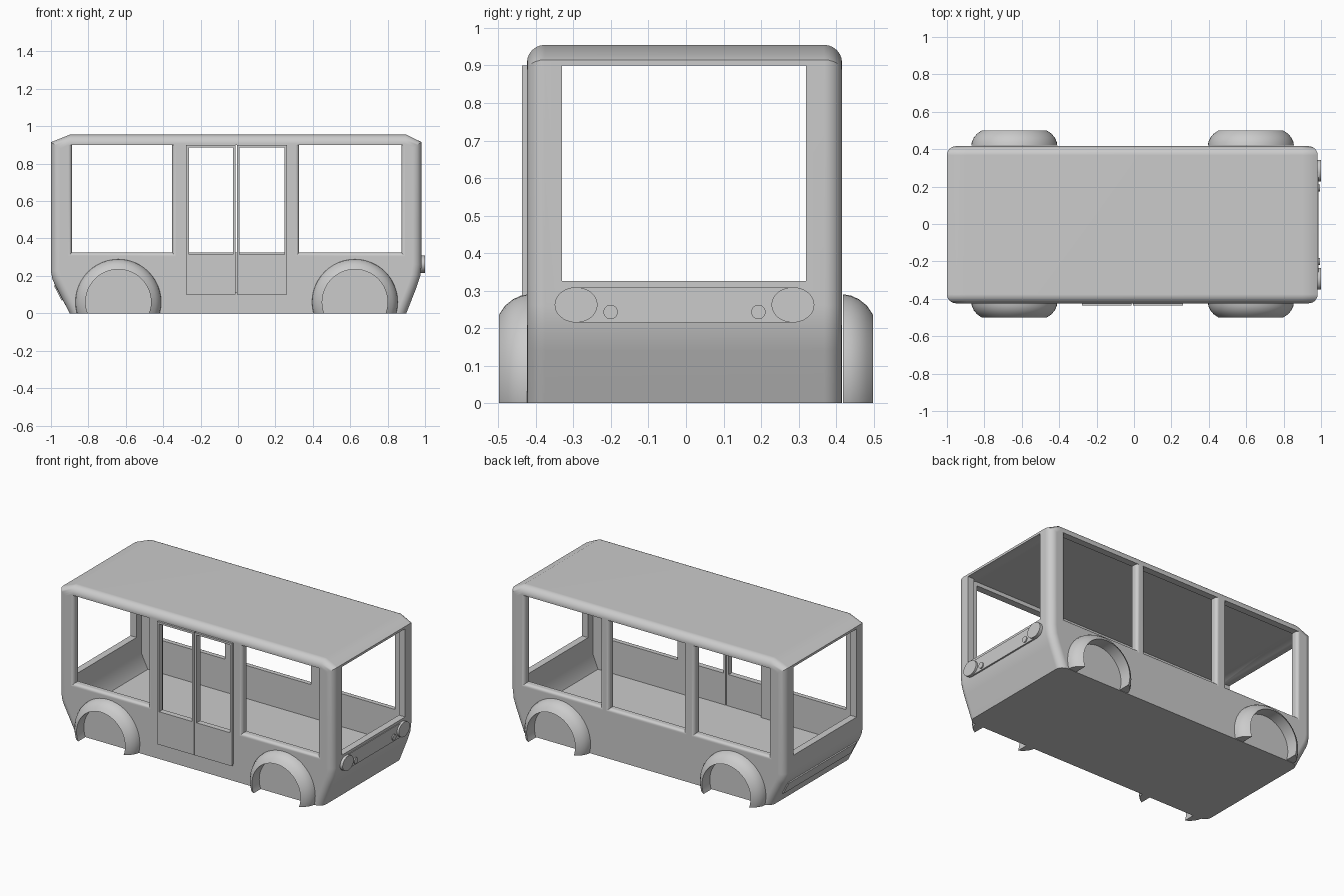
import bpy, bmesh, math
from mathutils import Matrix, Vector

cube = bpy.data.objects.get("Cube")
if cube:
    bpy.data.objects.remove(cube, do_unlink=True)

# Single body colour
grey = bpy.data.materials.new("plain grey")
grey.use_nodes = True
grey.diffuse_color = (0.6, 0.6, 0.6, 1)
grey.node_tree.nodes["Principled BSDF"].inputs["Base Color"].default_value = (0.6, 0.6, 0.6, 1)

MID = -0.004    # centre line of the shell
HALF = 0.42     # half width of the shell


def finish(name, bm, smooth=True):
    bmesh.ops.recalc_face_normals(bm, faces=bm.faces)
    mesh = bpy.data.meshes.new(name)
    bm.to_mesh(mesh)
    bm.free()
    mesh.materials.append(grey)
    obj = bpy.data.objects.new(name, mesh)
    bpy.context.collection.objects.link(obj)
    if smooth:
        smooth_object(obj)
    return obj


def smooth_object(obj):
    bpy.ops.object.select_all(action='DESELECT')
    obj.select_set(True)
    bpy.context.view_layer.objects.active = obj
    bpy.ops.object.shade_smooth_by_angle(angle=math.radians(32))


def add_box(bm, x, y, z):
    size = Vector((x[1] - x[0], y[1] - y[0], z[1] - z[0]))
    centre = Vector((sum(x), sum(y), sum(z))) / 2
    mat = Matrix.Translation(centre) @ Matrix.Diagonal((*size, 1))
    bmesh.ops.create_cube(bm, size=1, matrix=mat)


def box(name, x, y, z):
    bm = bmesh.new()
    add_box(bm, x, y, z)
    return finish(name, bm, False)


def loft(bm, rings):
    loops = [[bm.verts.new(p) for p in ring] for ring in rings]
    for a, b in zip(loops, loops[1:]):
        for i in range(len(a)):
            j = (i + 1) % len(a)
            bm.faces.new((a[i], a[j], b[j], b[i]))
    bm.faces.new(loops[0])
    bm.faces.new(loops[-1])


def prism(name, profile, half, radius=0):
    # Side profile extruded across the width, with rounded side edges
    bm = bmesh.new()
    loft(bm, [[(x, MID + s * half, z) for x, z in profile] for s in (-1, 1)])
    if radius:
        bmesh.ops.recalc_face_normals(bm, faces=bm.faces)
        rim = [e for e in bm.edges
               if abs(e.verts[0].co.y - e.verts[1].co.y) < 0.001
               and max(v.co.z for v in e.verts) > 0.01]
        bmesh.ops.bevel(bm, geom=rim, offset=radius, segments=6, profile=0.5,
                        affect='EDGES', clamp_overlap=False)
    return finish(name, bm, False)


def window_cutter(side, x0, x1, z0, z1, flare=0.02):
    # Opening that widens in a quarter round at the outer skin
    steps = [(-0.03, flare)]
    for k in range(6):
        a = k / 5 * math.pi / 2
        steps.append((flare * (1 - math.cos(a)), flare * (1 - math.sin(a))))
    steps.append((0.1, 0))
    rings = []
    for depth, g in steps:
        y = MID + side * (HALF - depth)
        rings.append([(x0 - g, y, z0 - g), (x1 + g, y, z0 - g), (x1 + g, y, z1), (x0 - g, y, z1)])
    bm = bmesh.new()
    loft(bm, rings)
    return finish("window_cutter", bm, False)


# Shell: rounded outer profile
outer = [(-0.9, 0), (-0.98, 0.155), (-0.993, 0.185), (-1, 0.225), (-1, 0.915), (-0.9, 0.955),
         (0.9, 0.955), (0.982, 0.915), (0.982, 0.26), (0.975, 0.2), (0.955, 0.14), (0.9, 0)]
inner = [(-0.91, 0.11), (-0.955, 0.2), (-0.955, 0.9), (-0.9, 0.925),
         (0.88, 0.925), (0.937, 0.9), (0.937, 0.2), (0.9, 0.11)]
shell = prism("body_shell", outer, HALF, 0.048)

# Openings: cabin, side windows, end windows and doorway
cutters = [prism("cabin_cutter", inner, HALF - 0.045),
           box("end_window_cutter", (-1.2, 1.2), (-0.33, 0.32), (0.325, 0.9)),
           box("doorway_cutter", (-0.275, 0.263), (-0.6, -0.3), (0.11, 0.9)),
           window_cutter(1, -0.275, 0.265, 0.325, 0.9)]
for side in (-1, 1):
    cutters.append(window_cutter(side, -0.888, -0.352, 0.325, 0.9))
    cutters.append(window_cutter(side, 0.327, 0.873, 0.325, 0.9))
for cutter in cutters:
    cutter.hide_render = True
    mod = shell.modifiers.new("cut", 'BOOLEAN')
    mod.operation = 'DIFFERENCE'
    mod.solver = 'EXACT'
    mod.object = cutter
bpy.context.view_layer.update()
graph = bpy.context.evaluated_depsgraph_get()
cut_mesh = bpy.data.meshes.new_from_object(shell.evaluated_get(graph))
shell.modifiers.clear()
shell.data = cut_mesh
for cutter in cutters:
    bpy.data.objects.remove(cutter, do_unlink=True)
smooth_object(shell)
shell.modifiers.new("flat_normals", 'WEIGHTED_NORMAL').keep_sharp = True

# Wheel arches: revolved flares trimmed at the ground
flare = [(0.175, 0), (0.23, 0), (0.227, 0.02), (0.217, 0.042), (0.2, 0.063), (0.175, 0.08)]


def wheel_arch(name, cx, side):
    bm = bmesh.new()
    count = 48
    loops = []
    for k in range(count):
        a = 2 * math.pi * k / count
        loops.append([bm.verts.new((cx + r * math.cos(a), side * (0.419 + d), 0.06 + r * math.sin(a)))
                      for r, d in flare])
    for k in range(count):
        a, b = loops[k], loops[(k + 1) % count]
        for i in range(len(flare)):
            j = (i + 1) % len(flare)
            bm.faces.new((a[i], a[j], b[j], b[i]))
    bmesh.ops.bisect_plane(bm, geom=bm.verts[:] + bm.edges[:] + bm.faces[:], plane_co=(0, 0, 0),
                           plane_no=(0, 0, 1), clear_inner=True)
    bmesh.ops.holes_fill(bm, edges=[e for e in bm.edges if e.is_boundary], sides=0)
    finish(name, bm)


for end, cx in (("rear", -0.64), ("front", 0.625)):
    for label, side in (("right", -1), ("left", 1)):
        wheel_arch(f"{end}_{label}_wheel_arch", cx, side)

# Door leaves: two stiles, top rail and lower panel
for name, x0, x1 in (("rear_door_leaf", -0.277, -0.013), ("front_door_leaf", -0.006, 0.262)):
    bm = bmesh.new()
    depth = (-0.437, -0.4)
    add_box(bm, (x0, x1), depth, (0.1, 0.315))
    add_box(bm, (x0, x1), depth, (0.887, 0.9))
    for a in (x0, x1 - 0.014):
        add_box(bm, (a, a + 0.014), depth, (0.315, 0.887))
    finish(name, bm, False)


# Lamps: short oval drums on the nose
def lamp(name, y, z, ry, rz, tip):
    bm = bmesh.new()
    mat = (Matrix.Translation(((0.95 + tip) / 2, y, z)) @ Matrix.Diagonal((1, ry, rz, 1))
           @ Matrix.Rotation(math.pi / 2, 4, 'Y'))
    bmesh.ops.create_cone(bm, cap_ends=True, segments=40, radius1=1, radius2=1,
                          depth=tip - 0.95, matrix=mat)
    finish(name, bm)


for label, s in (("right", -1), ("left", 1)):
    lamp(f"{label}_headlight", MID + s * 0.289, 0.262, 0.057, 0.047, 1.0)
    lamp(f"{label}_indicator", MID + s * 0.197, 0.243, 0.019, 0.019, 0.994)

# Nose panel between the lamps, and rear panel on the sloping tail
box("nose_panel", (0.955, 0.987), (MID - 0.29, MID + 0.29), (0.215, 0.308))
rear_panel = box("rear_panel", (-0.006, 0.006), (-0.35, 0.35), (-0.045, 0.045))
rear_panel.location = (-0.958, MID, 0.11)
rear_panel.rotation_euler.y = math.radians(-27.3)
